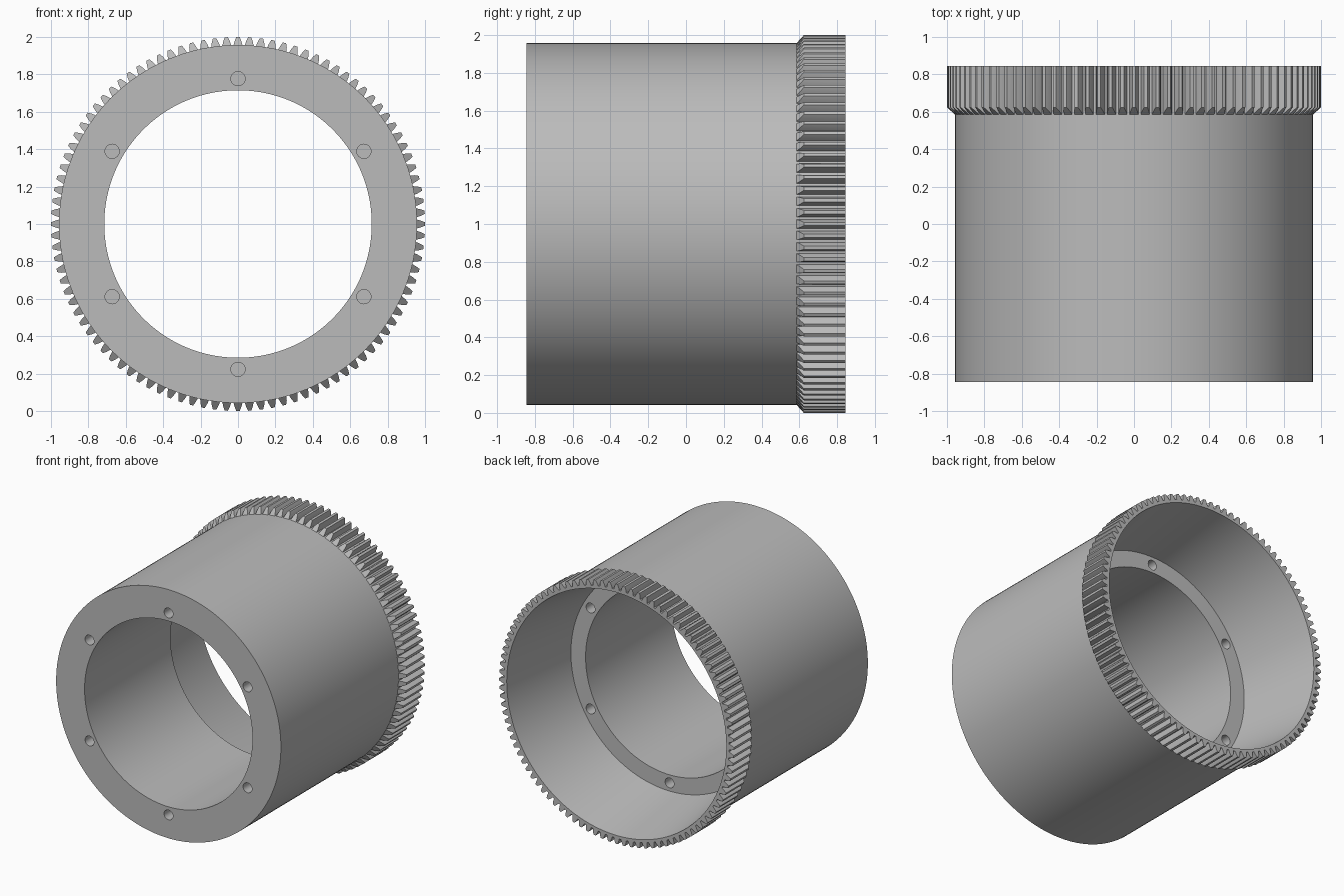
import bpy, bmesh, math
from mathutils import Matrix, Vector

cube = bpy.data.objects.get("Cube")
if cube:
    bpy.data.objects.remove(cube, do_unlink=True)

FRONT, BACK, STEP = -0.845, 0.845, 0.2
OUTER, BORE = 0.957, 0.715
TEETH, SEGMENTS = 100, 160
CENTRE = Vector((0, 0, 1))

grey = bpy.data.materials.new("plain_grey")
grey.use_nodes = True
colour = (0.5, 0.5, 0.5, 1)
grey.diffuse_color = colour
grey.node_tree.nodes["Principled BSDF"].inputs["Base Color"].default_value = colour


def make_object(name, bm):
    bmesh.ops.recalc_face_normals(bm, faces=bm.faces)
    mesh = bpy.data.meshes.new(name)
    bm.to_mesh(mesh)
    bm.free()
    mesh.materials.append(grey)
    obj = bpy.data.objects.new(name, mesh)
    bpy.context.collection.objects.link(obj)
    return obj


def polar(radius, angle, y, offset=0.0):
    """Point around the y axis, with a sideways tangent offset."""
    c, s = math.cos(angle), math.sin(angle)
    return CENTRE + Vector((radius * c - offset * s, y, radius * s + offset * c))


# Sleeve: thick front hub, internal ledge and tapered rear opening
profile = [(OUTER, FRONT), (OUTER, BACK), (0.935, BACK),
           (0.84, STEP), (BORE, STEP), (BORE, FRONT)]
bm = bmesh.new()
rings = [[bm.verts.new(polar(r, math.tau * i / SEGMENTS, y)) for r, y in profile]
         for i in range(SEGMENTS)]
for i, ring in enumerate(rings):
    after = rings[(i + 1) % SEGMENTS]
    for j in range(len(profile)):
        k = (j + 1) % len(profile)
        bm.faces.new((ring[j], ring[k], after[k], after[j]))
sleeve = make_object("sleeve", bm)

# Blind bolt holes in the front face and in the ledge
bm = bmesh.new()
turn = Matrix.Rotation(math.pi / 2, 4, "X")
for y in (FRONT, STEP):
    for i in range(6):
        spot = polar(0.777, math.pi / 2 + math.tau * i / 6, y)
        bmesh.ops.create_cone(bm, cap_ends=True, segments=24, radius1=0.038,
                              radius2=0.038, depth=0.3,
                              matrix=Matrix.Translation(spot) @ turn)
cutter = make_object("hole_cutter", bm)
cutter.hide_render = True
cut = sleeve.modifiers.new("bolt_holes", "BOOLEAN")
cut.operation, cut.solver, cut.object = "DIFFERENCE", "EXACT", cutter
depsgraph = bpy.context.evaluated_depsgraph_get()
cut_mesh = bpy.data.meshes.new_from_object(sleeve.evaluated_get(depsgraph))
sleeve.modifiers.clear()
sleeve.data = cut_mesh
bpy.data.objects.remove(cutter, do_unlink=True)

# Gear teeth around the back, with a sloped front end
half = [(0.025, 0.95), (0.018, 0.978), (0.009, 1.0)]
outline = half + [(-w, r) for w, r in reversed(half)]
bm = bmesh.new()
for i in range(TEETH):
    angle = math.tau * i / TEETH
    front = [bm.verts.new(polar(r, angle, 0.585 + 0.9 * (r - OUTER), w))
             for w, r in outline]
    back = [bm.verts.new(polar(r, angle, BACK, w)) for w, r in outline]
    bm.faces.new(front)
    bm.faces.new(back)
    for j in range(len(outline)):
        k = (j + 1) % len(outline)
        bm.faces.new((front[j], front[k], back[k], back[j]))
teeth = make_object("gear_teeth", bm)

# Smooth round walls, crisp edges
for obj in (sleeve, teeth):
    bpy.ops.object.select_all(action="DESELECT")
    obj.select_set(True)
    bpy.context.view_layer.objects.active = obj
    bpy.ops.object.shade_smooth_by_angle(angle=math.radians(25))
